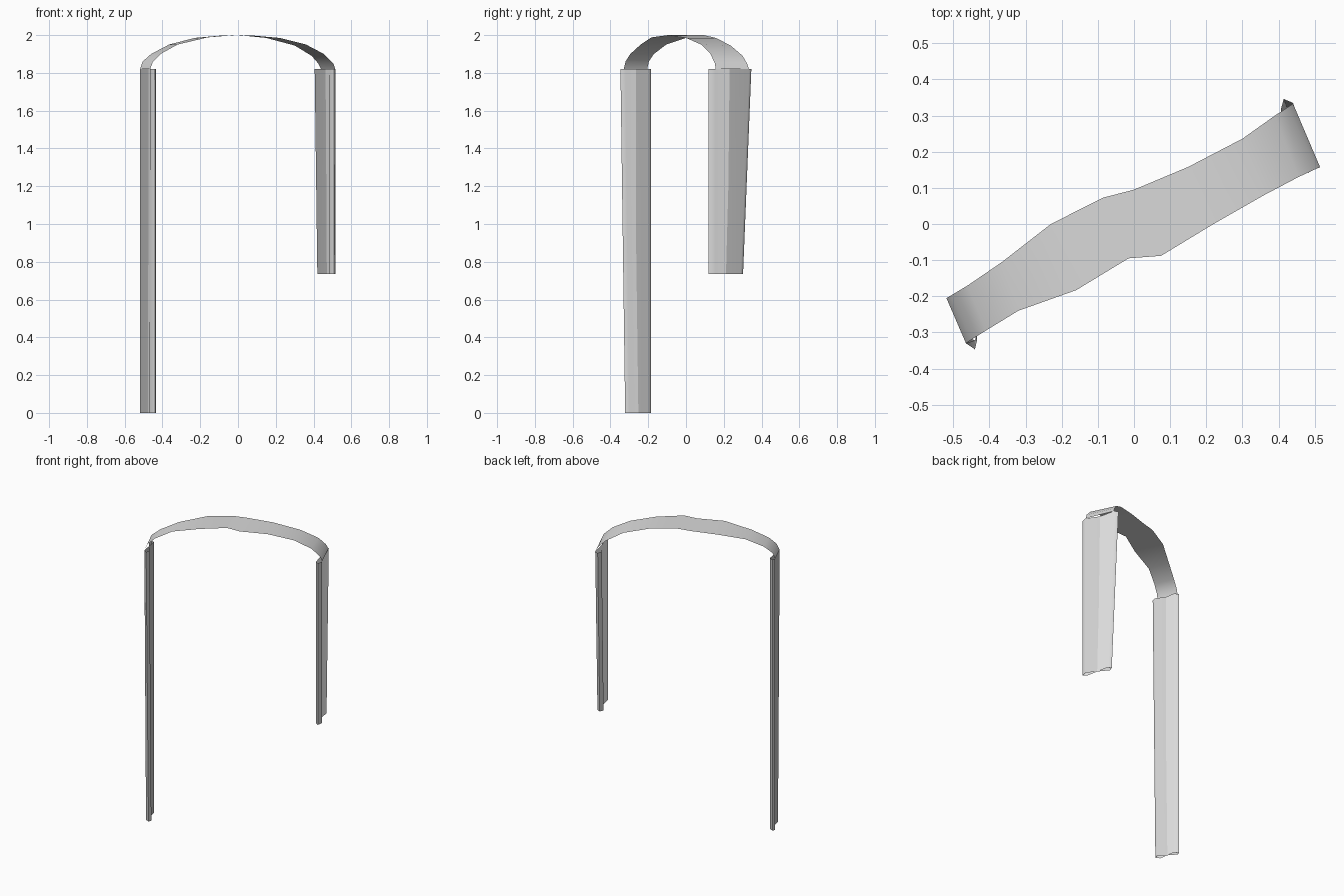
import bpy

if "Cube" in bpy.data.objects:
    bpy.data.objects.remove(bpy.data.objects["Cube"])

grey = bpy.data.materials.new("light_grey")
grey.diffuse_color = (0.7, 0.7, 0.7, 1)
grey.use_nodes = True
grey.node_tree.nodes["Principled BSDF"].inputs["Base Color"].default_value = grey.diffuse_color


def make_sheet(name, rows, closed, angle):
    """Skin quads between two matching rows of points."""
    n = len(rows[0])
    verts = rows[0] + rows[1]
    faces = []
    for i in range(n if closed else n - 1):
        j = (i + 1) % n
        faces.append((i, j, n + j, n + i))
    me = bpy.data.meshes.new(name)
    me.from_pydata(verts, [], faces)
    me.materials.append(grey)
    ob = bpy.data.objects.new(name, me)
    bpy.context.collection.objects.link(ob)
    bpy.ops.object.select_all(action='DESELECT')
    ob.select_set(True)
    bpy.context.view_layer.objects.active = ob
    bpy.ops.object.shade_smooth_by_angle(angle=angle)
    return ob


def make_leg(name, top, bottom, z_top, z_bottom):
    """Flat open tube, tapering from the top loop to the bottom loop."""
    rows = [[(x, y, z_bottom) for x, y in bottom], [(x, y, z_top) for x, y in top]]
    return make_sheet(name, rows, True, 1.2)


# legs: outer wall, far tip, inner wall, near tip
near_left = [(-0.485, -0.20), (-0.512, -0.185), (-0.519, -0.205)]
make_leg("long_leg",
         [(-0.465, -0.33), (-0.44, -0.347), (-0.434, -0.32)][::-1] + near_left,
         [(-0.468, -0.308), (-0.44, -0.322), (-0.434, -0.30)][::-1] + near_left,
         1.82, 0.0)
near_right = [(0.485, 0.135), (0.509, 0.12), (0.515, 0.155)]
make_leg("short_leg",
         [(0.44, 0.335), (0.414, 0.346), (0.406, 0.315)][::-1] + near_right,
         [(0.455, 0.29), (0.43, 0.302), (0.42, 0.275)][::-1] + near_right,
         1.82, 0.735)
for nm in ("long_leg", "short_leg"):
    me = bpy.data.objects[nm].data
    # make the walls face outwards
    c = sum((v.co for v in me.vertices), me.vertices[0].co * 0) / len(me.vertices)
    if sum((p.center - c).dot(p.normal) * p.area for p in me.polygons) < 0:
        me.flip_normals()

# arched strap between its front and back edges
front = [(-0.465, -0.33, 1.82), (-0.45, -0.32, 1.86), (-0.41, -0.295, 1.90),
         (-0.32, -0.24, 1.95), (-0.16, -0.183, 1.988), (-0.015, -0.095, 2.0),
         (0.075, -0.088, 1.998), (0.22, 0.0, 1.985), (0.36, 0.08, 1.95),
         (0.455, 0.13, 1.90), (0.505, 0.153, 1.85), (0.515, 0.157, 1.82)]
back = [(-0.519, -0.205, 1.82), (-0.505, -0.197, 1.86), (-0.46, -0.17, 1.90),
        (-0.365, -0.105, 1.95), (-0.23, 0.0, 1.985), (-0.085, 0.073, 1.998),
        (0.0, 0.095, 2.0), (0.15, 0.158, 1.985), (0.30, 0.236, 1.945),
        (0.39, 0.30, 1.89), (0.425, 0.323, 1.85), (0.44, 0.333, 1.82)]
make_sheet("arched_strap", [front, back], False, 0.8)
